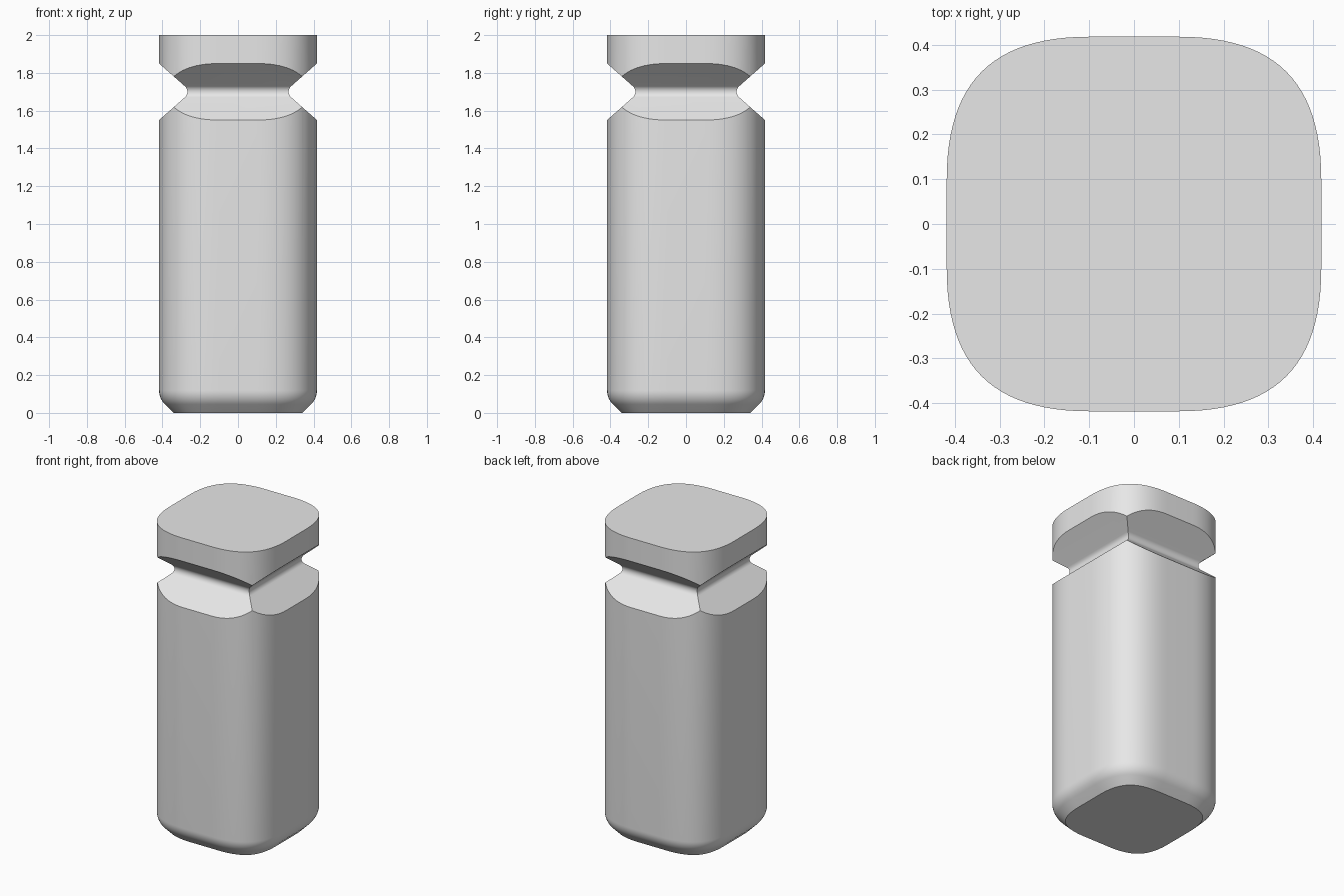
import bpy
import bmesh
import math
from mathutils import Vector, Matrix

cube = bpy.data.objects.get("Cube")
if cube:
    bpy.data.objects.remove(cube, do_unlink=True)

HALF, FLAT, HANDLE = 0.418, 0.1, 0.316   # rounded-square section
HEIGHT = 2.0
STEPS = 24

grey = bpy.data.materials.new("light grey")
grey.use_nodes = True
grey.diffuse_color = (0.8, 0.8, 0.8, 1)
grey.node_tree.nodes["Principled BSDF"].inputs["Base Color"].default_value = (0.8, 0.8, 0.8, 1)


def make_object(name, bm):
    bmesh.ops.recalc_face_normals(bm, faces=bm.faces)
    mesh = bpy.data.meshes.new(name)
    bm.to_mesh(mesh)
    bm.free()
    mesh.materials.append(grey)
    obj = bpy.data.objects.new(name, mesh)
    bpy.context.collection.objects.link(obj)
    return obj


def section(inset):
    """Soft-cornered square, moved inward along its normals."""
    a, b, c, d = (Vector(p) for p in
                  ((HALF, FLAT), (HALF, HANDLE), (HANDLE, HALF), (FLAT, HALF)))
    points = []
    for quarter in range(4):
        turn = Matrix.Rotation(quarter * math.pi / 2, 2)
        for i in range(STEPS + 1):
            t = i / STEPS
            u = 1 - t
            p = a * u**3 + b * 3*u*u*t + c * 3*u*t*t + d * t**3
            tangent = (b - a) * u*u + (c - b) * 2*u*t + (d - c) * t*t
            normal = Vector((tangent.y, -tangent.x)).normalized()
            points.append(turn @ (p - normal * inset))
    return points


# Column: straight chamfer at the foot blending through an arc into the wall
radius, chamfer = 0.106, 0.045
levels = [(radius * (1 - math.cos(math.pi / 4)) + chamfer, 0.0)]
for i in range(9):
    angle = math.pi / 4 * (1 - i / 8)
    levels.append((radius * (1 - math.cos(angle)),
                   chamfer + radius * (math.sin(math.pi / 4) - math.sin(angle))))
levels.append((0.0, HEIGHT))

bm = bmesh.new()
rings = [[bm.verts.new((p.x, p.y, z)) for p in section(inset)] for inset, z in levels]
for low, high in zip(rings, rings[1:]):
    for i in range(len(low)):
        j = (i + 1) % len(low)
        bm.faces.new((low[i], low[j], high[j], high[i]))
bm.faces.new(rings[0])
bm.faces.new(rings[-1])
column = make_object("grooved_column", bm)

# Groove: V profile with a rounded root, cut straight across each side
GROOVE_Z, MOUTH, SLOPE = 1.7, 0.15, 0.88
root_x, root_r = 0.307, 0.039
tilt = math.atan(SLOPE)
mouth_out = 0.6
rise = MOUTH + (mouth_out - HALF) * SLOPE
profile = [(mouth_out, GROOVE_Z + rise)]
for i in range(17):
    angle = (math.pi / 2 - tilt) * (1 - i / 8)
    profile.append((root_x - root_r * math.cos(angle),
                    GROOVE_Z + root_r * math.sin(angle)))
profile.append((mouth_out, GROOVE_Z - rise))

for side in range(4):
    bm = bmesh.new()
    face = bm.faces.new([bm.verts.new((x, -0.7, z)) for x, z in profile])
    extruded = bmesh.ops.extrude_face_region(bm, geom=[face])["geom"]
    moved = [v for v in extruded if isinstance(v, bmesh.types.BMVert)]
    bmesh.ops.translate(bm, verts=moved, vec=(0, 1.4, 0))
    bmesh.ops.rotate(bm, verts=bm.verts, matrix=Matrix.Rotation(side * math.pi / 2, 3, 'Z'))
    cutter = make_object("groove_cutter", bm)
    cutter.hide_render = True
    cut = column.modifiers.new("groove", 'BOOLEAN')
    cut.operation = 'DIFFERENCE'
    cut.solver = 'EXACT'
    cut.object = cutter
    bpy.context.view_layer.objects.active = column
    bpy.ops.object.modifier_apply(modifier=cut.name)
    bpy.data.objects.remove(cutter, do_unlink=True)

for obj in bpy.context.selected_objects:
    obj.select_set(False)
column.select_set(True)
bpy.context.view_layer.objects.active = column
bpy.ops.object.shade_smooth_by_angle(angle=math.radians(30))
